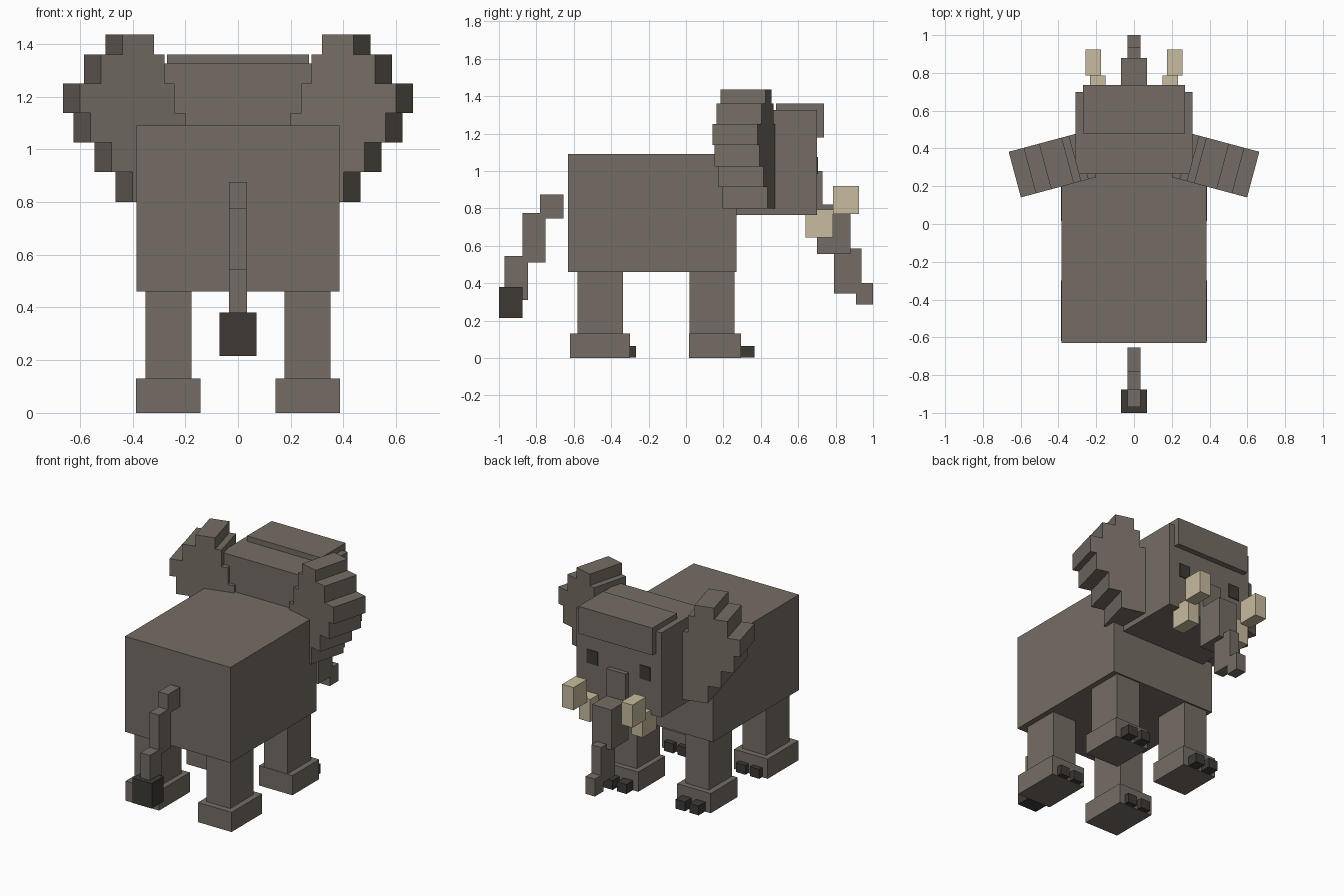
import bpy
import math
from mathutils import Matrix, Vector

cube = bpy.data.objects.get("Cube")
if cube:
    bpy.data.objects.remove(cube, do_unlink=True)


def material(name, rgb):
    mat = bpy.data.materials.new(name)
    mat.use_nodes = True
    color = (*rgb, 1)
    mat.diffuse_color = color
    bsdf = next(n for n in mat.node_tree.nodes if n.type == 'BSDF_PRINCIPLED')
    bsdf.inputs["Base Color"].default_value = color
    bsdf.inputs["Roughness"].default_value = 0.9
    return mat


HIDE = material("grey brown hide", (0.178, 0.152, 0.129))
DARK = material("dark brown", (0.048, 0.042, 0.036))
IVORY = material("ivory", (0.58, 0.5, 0.35))


def box(name, x, y, z, mat=HIDE, matrix=None):
    """Box from (min, max) ranges; an optional matrix moves its mesh."""
    bpy.ops.mesh.primitive_cube_add(size=1)
    ob = bpy.context.object
    ob.name = name
    ranges = (x, y, z)
    center = Vector([(a + b) / 2 for a, b in ranges])
    size = [b - a for a, b in ranges]
    place = Matrix.Translation(center) @ Matrix.Diagonal((*size, 1))
    ob.data.transform(matrix @ place if matrix else place)
    ob.data.materials.append(mat)
    return ob


def pair(name, x, y, z, mat=HIDE):
    """Matching boxes on the left (+x) and right (-x)."""
    box("left_" + name, x, y, z, mat)
    box("right_" + name, (-x[1], -x[0]), y, z, mat)


def centred(name, half, y, z, mat=HIDE):
    return box(name, (-half, half), y, z, mat)


# Body and head
centred("body", 0.385, (-0.63, 0.27), (0.46, 1.09))
centred("head", 0.31, (0.265, 0.70), (0.765, 1.325))
centred("forehead", 0.27, (0.48, 0.737), (1.18, 1.36))
pair("eye", (0.153, 0.232), (0.696, 0.706), (0.985, 1.075), DARK)

# Trunk, stepping forward and down
centred("trunk_base", 0.07, (0.62, 0.73), (0.77, 1.0))
centred("trunk_upper", 0.07, (0.70, 0.88), (0.555, 0.82))
centred("trunk_lower", 0.035, (0.79, 0.937), (0.345, 0.585))
centred("trunk_tip", 0.034, (0.91, 1.0), (0.285, 0.40))

# Tusks
pair("tusk_root", (0.15, 0.233), (0.64, 0.785), (0.645, 0.795), IVORY)
pair("tusk_tip", (0.175, 0.257), (0.785, 0.925), (0.77, 0.92), IVORY)

# Legs, feet and toes
for end, leg_y, foot_y, toe_y in (
        ("front", (0.018, 0.26), (0.015, 0.295), 0.365),
        ("hind", (-0.58, -0.337), (-0.62, -0.30), -0.267)):
    pair(end + "_leg", (0.177, 0.35), leg_y, (0.12, 0.47))
    pair(end + "_foot", (0.142, 0.387), foot_y, (0, 0.13))
    for side, toe_x in (("inner", 0.18), ("outer", 0.28)):
        pair(f"{end}_{side}_toe", (toe_x, toe_x + 0.068),
             (foot_y[1] - 0.01, toe_y), (0.002, 0.064), DARK)

# Tail with a dark tuft
centred("tail_root", 0.035, (-0.78, -0.655), (0.745, 0.875))
centred("tail_middle", 0.034, (-0.875, -0.75), (0.51, 0.775))
centred("tail_end", 0.035, (-0.97, -0.845), (0.31, 0.545))
centred("tail_tuft", 0.07, (-1.0, -0.875), (0.215, 0.38), DARK)

# Ears: stacked slabs swept back; inner and outer reach, bottom, top
SWEEP = math.radians(15)
slabs = (
    (0.075, 0.20, 1.36, 1.435),
    (0.035, 0.284, 1.25, 1.36),
    (-0.005, 0.366, 1.138, 1.25),
    (-0.047, 0.326, 1.025, 1.138),
    (-0.047, 0.243, 0.913, 1.025),
    (-0.047, 0.16, 0.80, 0.913),
)
for side, sign in (("left", 1), ("right", -1)):
    hinge = (Matrix.Translation((0.31 * sign, 0.477, 0))
             @ Matrix.Rotation(-SWEEP * sign, 4, 'Z'))
    for i, (inner, outer, low, high) in enumerate(slabs, 1):
        reach = tuple(sorted((inner * sign, outer * sign)))
        box(f"{side}_ear_slab_{i}", reach, (-0.25, 0), (low, high), HIDE, hinge)
